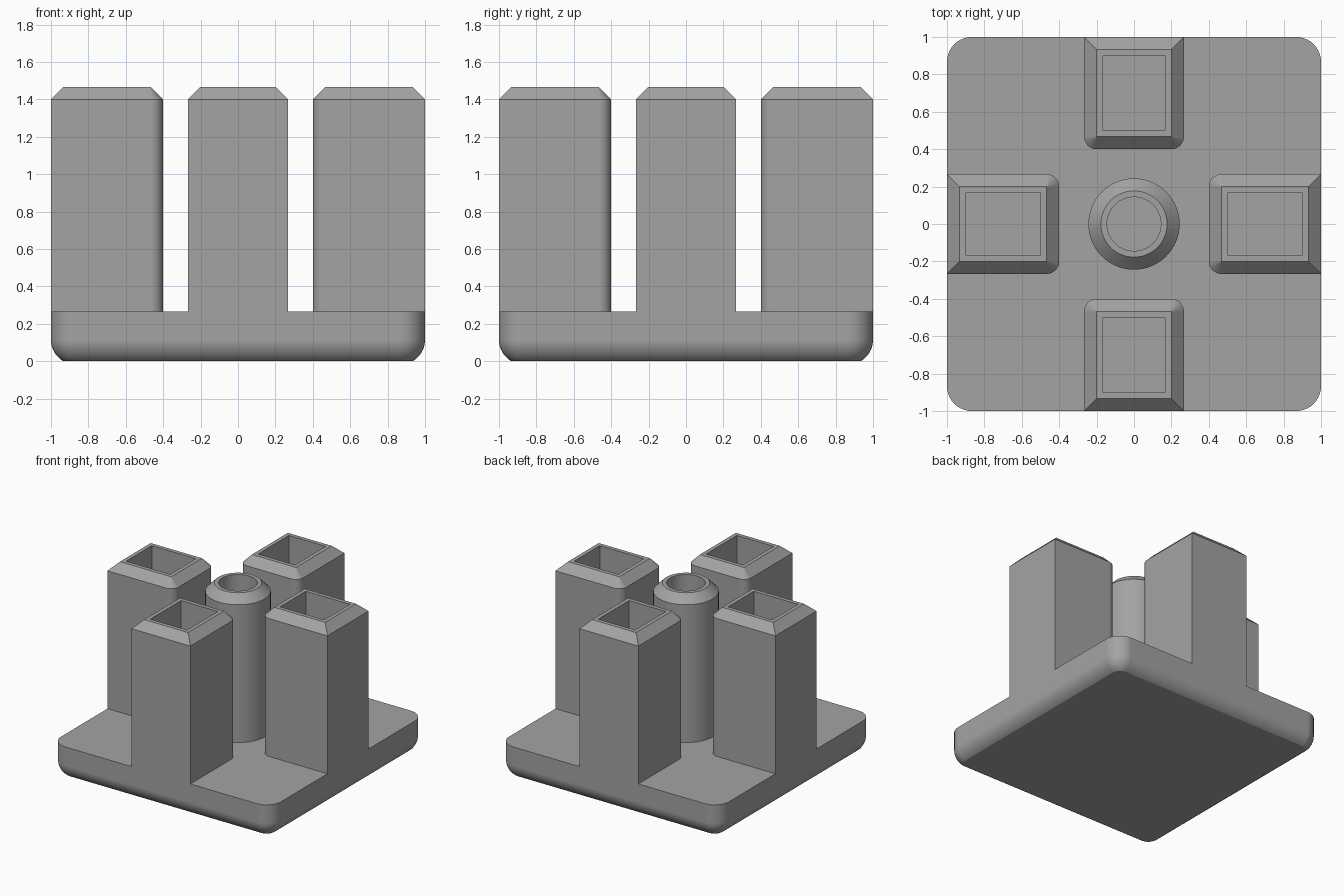
import bpy, bmesh, math

if "Cube" in bpy.data.objects:
    bpy.data.objects.remove(bpy.data.objects["Cube"])

GREY = bpy.data.materials.new("mid grey")
GREY.diffuse_color = (0.37, 0.37, 0.37, 1)
GREY.use_nodes = True
GREY.node_tree.nodes["Principled BSDF"].inputs["Base Color"].default_value = GREY.diffuse_color

BASE_TOP, SHOULDER, TOP = 0.267, 1.4, 1.467
CHAMFER, WALL = 0.067, 0.1


def outline(x0, x1, y0, y1, radii, inset, steps=10):
    """Rectangle inset by a distance; radii run NE, NW, SW, SE and shrink with the inset."""
    pts = []
    corners = [(x1, y1, 1, 1), (x0, y1, -1, 1), (x0, y0, -1, -1), (x1, y0, 1, -1)]
    for i, (cx, cy, sx, sy) in enumerate(corners):
        r = max(radii[i] - inset, 0)
        for k in range(steps + 1):
            a = math.pi / 2 * (i + k / steps)
            pts.append((cx - sx * (inset + r) + r * math.cos(a),
                        cy - sy * (inset + r) + r * math.sin(a)))
    return pts


def circle(r, n=64):
    return [(r * math.cos(2 * math.pi * k / n), r * math.sin(2 * math.pi * k / n))
            for k in range(n)]


def loft(name, layers, caps=False, turn=0):
    """Skin a stack of (outline, z) rings, then turn it about the z axis."""
    bm = bmesh.new()
    rings = [[bm.verts.new((x, y, z)) for x, y in pts] for pts, z in layers]
    for a, b in zip(rings, rings[1:]):
        n = len(a)
        for i in range(n):
            j = (i + 1) % n
            bm.faces.new((a[i], a[j], b[j], b[i]))
    if caps:
        bm.faces.new(rings[0][::-1])
        bm.faces.new(rings[-1])
    bmesh.ops.remove_doubles(bm, verts=bm.verts[:], dist=1e-5)
    mesh = bpy.data.meshes.new(name)
    bm.to_mesh(mesh)
    bm.free()
    mesh.materials.append(GREY)
    obj = bpy.data.objects.new(name, mesh)
    obj.rotation_euler.z = turn
    bpy.context.collection.objects.link(obj)
    bpy.ops.object.select_all(action='DESELECT')
    obj.select_set(True)
    bpy.context.view_layer.objects.active = obj
    bpy.ops.object.shade_smooth_by_angle(angle=math.radians(25))
    # Keep the large flat faces evenly shaded beside the rounded corners
    weighted = obj.modifiers.new("flat_faces", 'WEIGHTED_NORMAL')
    weighted.keep_sharp = True
    weighted.weight = 100
    return obj


# Base plate: rounded corners and a rounded lower edge cut off flat underneath
R, ARC_Z = 0.133, 0.115
start = math.asin(ARC_Z / R)
layers = []
for k in range(11):
    a = start * (1 - k / 10)
    layers.append((outline(-1, 1, -1, 1, [R] * 4, R * (1 - math.cos(a))),
                   ARC_Z - R * math.sin(a)))
layers.append((outline(-1, 1, -1, 1, [R] * 4, 0), BASE_TOP))
loft("base_plate", layers, caps=True)

# Four hollow square posts: inner corners rounded, chamfered rim, open down to the plate
profile = [(0, BASE_TOP), (0, SHOULDER), (CHAMFER, TOP), (WALL, TOP), (WALL, BASE_TOP)]
ROUND = CHAMFER + 0.001
for i, side in enumerate(("back", "left", "front", "right")):
    loft(side + "_post",
         [(outline(-0.267, 0.267, 0.4, 1, (0, 0, ROUND, ROUND), d), z)
          for d, z in profile],
         turn=i * math.pi / 2)

# Central hollow round post with the same rim
loft("centre_tube", [(circle(0.244 - d), z) for d, z in profile])
